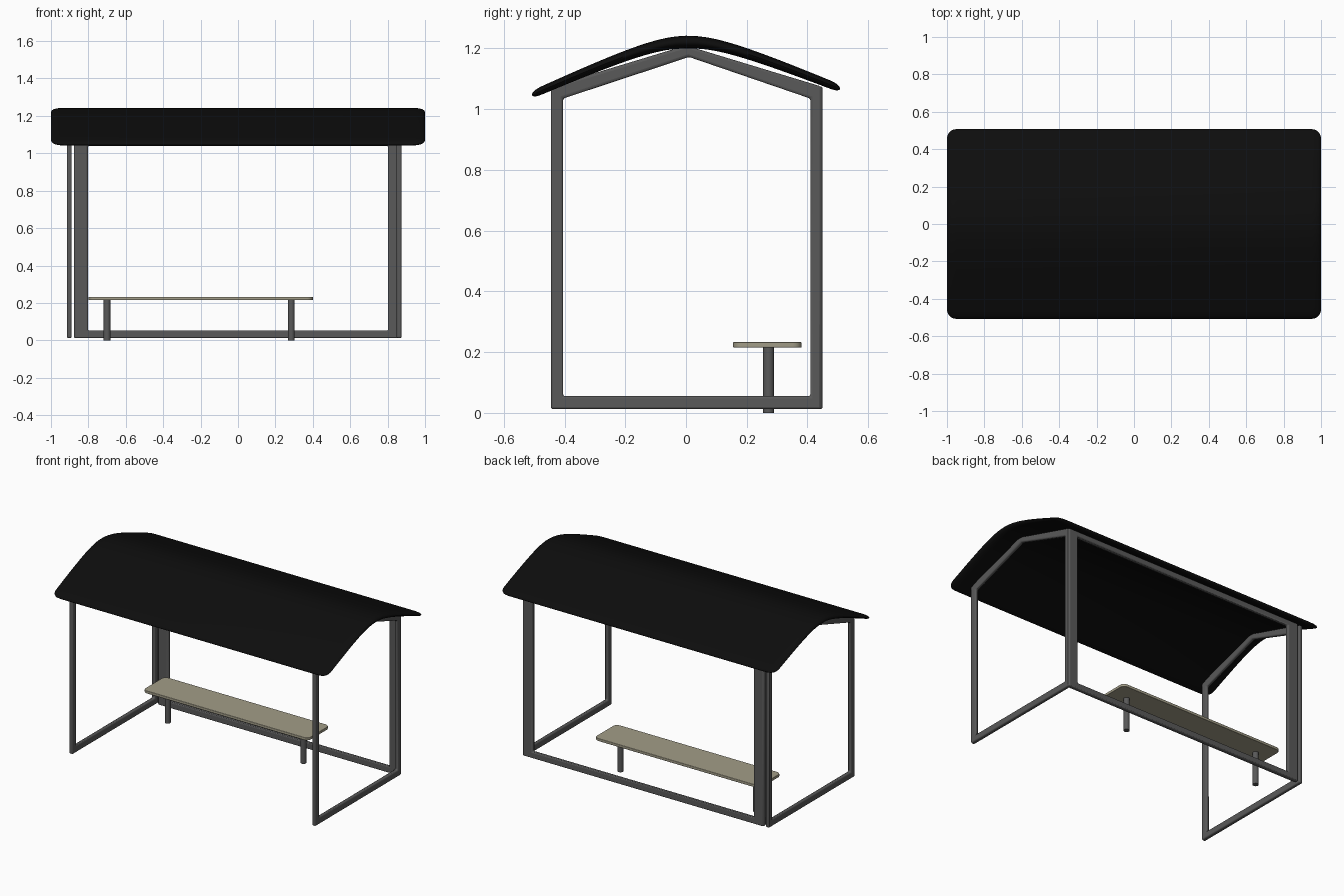
import bpy, bmesh, math

cube = bpy.data.objects.get("Cube")
if cube:
    bpy.data.objects.remove(cube, do_unlink=True)


def material(name, rgb):
    m = bpy.data.materials.new(name)
    m.use_nodes = True
    m.diffuse_color = (*rgb, 1)
    bsdf = next(n for n in m.node_tree.nodes if n.type == 'BSDF_PRINCIPLED')
    bsdf.inputs["Base Color"].default_value = (*rgb, 1)
    return m


STEEL = material("grey steel", (0.1, 0.1, 0.1))
BLACK = material("black roofing", (0.004, 0.004, 0.004))
WOOD = material("pale wood", (0.36, 0.335, 0.245))


def finish(name, bm, mat, bevel=0, angle=40):
    bmesh.ops.recalc_face_normals(bm, faces=bm.faces)
    me = bpy.data.meshes.new(name)
    bm.to_mesh(me)
    bm.free()
    me.materials.append(mat)
    ob = bpy.data.objects.new(name, me)
    bpy.context.collection.objects.link(ob)
    if bevel:
        mod = ob.modifiers.new("soft edges", 'BEVEL')
        mod.width, mod.segments = bevel, 3
    bpy.ops.object.select_all(action='DESELECT')
    bpy.context.view_layer.objects.active = ob
    ob.select_set(True)
    bpy.ops.object.shade_smooth_by_angle(angle=math.radians(angle))
    return ob


def frame(name, outer, inner, place, depth):
    """Closed frame between two matching outlines, extruded by a vector."""
    bm = bmesh.new()
    a = [bm.verts.new(place(*p)) for p in outer]
    b = [bm.verts.new(place(*p)) for p in inner]
    n = len(a)
    faces = [bm.faces.new((a[i], a[(i + 1) % n], b[(i + 1) % n], b[i])) for i in range(n)]
    ext = bmesh.ops.extrude_face_region(bm, geom=faces, use_keep_orig=True)
    verts = [g for g in ext["geom"] if isinstance(g, bmesh.types.BMVert)]
    bmesh.ops.translate(bm, verts=verts, vec=depth)
    return finish(name, bm, STEEL, 0.008)


# Gabled side frames
gable_out = [(-0.445, 0.012), (0.445, 0.012), (0.445, 1.075), (0, 1.21), (-0.445, 1.075)]
gable_in = [(-0.405, 0.055), (0.41, 0.055), (0.41, 1.035), (0.01, 1.172), (-0.405, 1.035)]
for name, x in (("right_side_frame", -0.915), ("left_side_frame", 0.848)):
    frame(name, gable_out, gable_in, lambda y, z, x=x: (x, y, z), (0.026, 0, 0))

# Back frame with wide posts and narrow rails
back_out = [(-0.878, 0.012), (0.872, 0.012), (0.872, 1.075), (-0.878, 1.075)]
back_in = [(-0.802, 0.052), (0.802, 0.052), (0.802, 1.04), (-0.802, 1.04)]
frame("back_frame", back_out, back_in, lambda x, z: (x, 0.421, z), (0, 0.028, 0))

# Bench seat with rounded corners
bm = bmesh.new()
bmesh.ops.create_cube(bm, size=1)
bmesh.ops.scale(bm, vec=(1.2, 0.226, 0.018), verts=bm.verts)
bmesh.ops.translate(bm, vec=(-0.2, 0.268, 0.224), verts=bm.verts)
upright = [e for e in bm.edges if abs(e.verts[0].co.z - e.verts[1].co.z) > 0.01]
bmesh.ops.bevel(bm, geom=upright, offset=0.03, segments=5, profile=0.5, affect='EDGES')
finish("bench_seat", bm, WOOD, 0.003)

# Bench legs
for name, x in (("right_bench_leg", -0.7), ("left_bench_leg", 0.285)):
    bm = bmesh.new()
    bmesh.ops.create_cone(bm, cap_ends=True, segments=24, radius1=0.018, radius2=0.018, depth=0.217)
    bmesh.ops.translate(bm, vec=(x, 0.272, 0.1085), verts=bm.verts)
    finish(name, bm, STEEL)


# Curved roof: thin rounded sections lofted from front to back
def roof_top(y):
    d = abs(y)
    crown = 0.45 * (math.sqrt(d * d + 0.15 ** 2) - 0.15)
    return 1.242 - crown + 0.02 * y


bm = bmesh.new()
HALF, CORNER, STEPS = 0.507, 0.05, 48
rings = []
for k in range(STEPS + 1):
    y = -HALF * math.cos(math.pi * k / STEPS)
    inset = max(0, abs(y) - (HALF - CORNER)) / CORNER
    width = 1 - CORNER * (1 - math.sqrt(max(0, 1 - inset ** 2)))
    thick = (0.042 - 0.03 * abs(y)) * max(0.12, math.sqrt(max(0, 1 - inset ** 4)))
    middle = roof_top(y) - (0.042 - 0.03 * abs(y)) / 2
    ring = []
    for side in (1, -1):
        for j in range(9):
            a = math.pi * (j / 8 - 0.5)
            x = side * (width - 0.05 + 0.05 * math.cos(a))
            ring.append(bm.verts.new((x, y, middle + side * thick / 2 * math.sin(a))))
    rings.append(ring)
for r, s in zip(rings, rings[1:]):
    for i in range(len(r)):
        j = (i + 1) % len(r)
        bm.faces.new((r[i], r[j], s[j], s[i]))
bm.faces.new(rings[0])
bm.faces.new(rings[-1])
finish("roof", bm, BLACK, angle=60)
